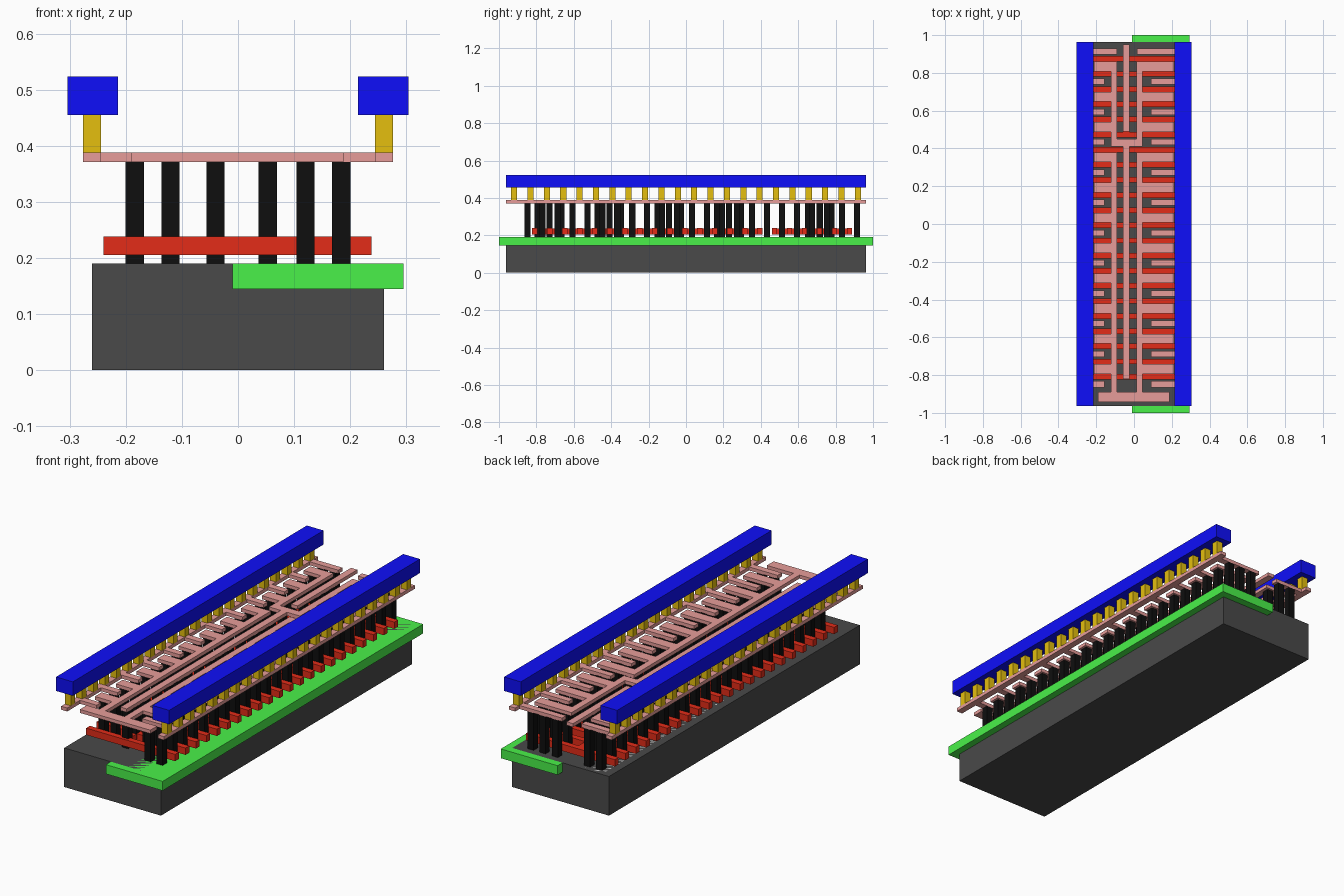
import bpy, bmesh

if "Cube" in bpy.data.objects:
    bpy.data.objects.remove(bpy.data.objects["Cube"])


def make_part(name, boxes, color):
    """One object from boxes given as (x0, x1, y0, y1, z0, z1)."""
    bm = bmesh.new()
    for x0, x1, y0, y1, z0, z1 in boxes:
        verts = bmesh.ops.create_cube(bm, size=1)["verts"]
        bmesh.ops.scale(bm, vec=(x1 - x0, y1 - y0, z1 - z0), verts=verts)
        bmesh.ops.translate(bm, vec=((x0 + x1) / 2, (y0 + y1) / 2, (z0 + z1) / 2), verts=verts)
    mesh = bpy.data.meshes.new(name)
    bm.to_mesh(mesh)
    bm.free()
    mat = bpy.data.materials.new(name + "_color")
    mat.diffuse_color = (*color, 1)
    mat.use_nodes = True
    mat.node_tree.nodes["Principled BSDF"].inputs["Base Color"].default_value = mat.diffuse_color
    mesh.materials.append(mat)
    obj = bpy.data.objects.new(name, mesh)
    bpy.context.collection.objects.link(obj)
    return obj


END = 0.9625          # half length of the cell
PITCH = 0.0801        # gate spacing
GATE0 = 0.874         # rearmost gate
W = 0.0323            # contact and thin wire width
Z_TOP = 0.19          # substrate surface
Z_WIRE = (0.371, 0.388)
Z_RAIL = (0.455, 0.523)


def gate_y(i):
    return GATE0 - i * PITCH


def slot_y(k):
    return GATE0 + PITCH / 2 - k * PITCH


# Base layers, all flush with the substrate surface
make_part("substrate", [(-0.26, 0.26, -END, END, 0, Z_TOP)], (0.067, 0.067, 0.067))
make_part("well", [(-0.01, 0.295, -1, 1, 0.145, Z_TOP)], (0.067, 0.88, 0.067))
make_part("diffusion", [(-0.22, -0.1, -0.885, 0.945, 0.16, Z_TOP)], (0.6, 0.6, 0.6))

# Gate fingers: a group of 6 and a group of 16, each tied by a centre strap
gates = [(-0.24, 0.238, gate_y(i) - 0.0143, gate_y(i) + 0.0143, 0.205, 0.238) for i in range(22)]
for first, last in ((0, 5), (6, 21)):
    gates.append((-0.058, -0.024, gate_y(last), gate_y(first), 0.2055, 0.2375))
make_part("gate_fingers", gates, (0.77, 0.025, 0.009))

# Wire layer and the contact columns below it
wires, contacts = [], []


def wire(x0, x1, y0, y1):
    wires.append((x0, x1, y0, y1, *Z_WIRE))


def contact(x, y):
    contacts.append((x - W / 2, x + W / 2, y - W / 2, y + W / 2, Z_TOP, Z_WIRE[0]))


for side in (-1, 1):
    wire(*sorted((side * 0.244, side * 0.276)), -END, END)

for k in range(23):
    y = slot_y(k)
    if k % 2 == 0:      # fingers from the outer rails
        left, right = (-0.09, 0.015) if k == 0 else (-0.155, 0.09)
        wire(-0.245, left, y - W / 2, y + W / 2)
        wire(right, 0.245, y - W / 2, y + W / 2)
        xs = [0.12, 0.184]
        if k < 22:
            xs.append(-0.184)
        if k == 0:
            xs += [-0.12, 0.053]
    else:               # wide fingers on the inner strips
        wire(-0.213, -0.12, y - 0.026, y + 0.026)
        wire(0.045, 0.212, y - 0.026, y + 0.026)
        xs = [-0.184, -0.12, 0.053, 0.12, 0.184]
    for x in xs:
        contact(x, y)

# Inner strips of both groups
for y0, y1 in ((0.41, slot_y(1) + 0.026), (-0.89, slot_y(7) + 0.026)):
    wire(-0.121, -0.089, y0, y1)
    wire(0.013, 0.046, y0, y1)
wire(-0.089, 0.013, 0.41, 0.45)       # bridge to the second centre strip
wire(-0.19, 0.188, -0.942, -0.89)     # front bar
wire(-0.058, -0.024, 0.49, 0.95)      # first centre strip
wire(-0.058, -0.024, -0.82, 0.41)     # second centre strip

# Gate contacts in groups of three under the centre strips
for centre in (-0.73, -0.41, -0.09, 0.23, 0.715):
    for i in (-1, 0, 1):
        contact(-0.04, centre + i * 0.063)
make_part("wires", wires, (0.8, 0.335, 0.32))
make_part("contacts", contacts, (0.0045, 0.0045, 0.0045))

# Posts and power rails on both sides
posts, rails = [], []
for side in (-1, 1):
    x0, x1 = sorted((side * 0.244, side * 0.276))
    for i in range(22):
        y = (i - 10.5) * 0.0875
        posts.append((x0, x1, y - W / 2, y + W / 2, Z_WIRE[1], Z_RAIL[0]))
    rails.append((*sorted((side * 0.214, side * 0.304)), -END, END, *Z_RAIL))
make_part("posts", posts, (0.78, 0.52, 0.0045))
make_part("power_rails", rails, (0.0045, 0.0045, 0.95))
